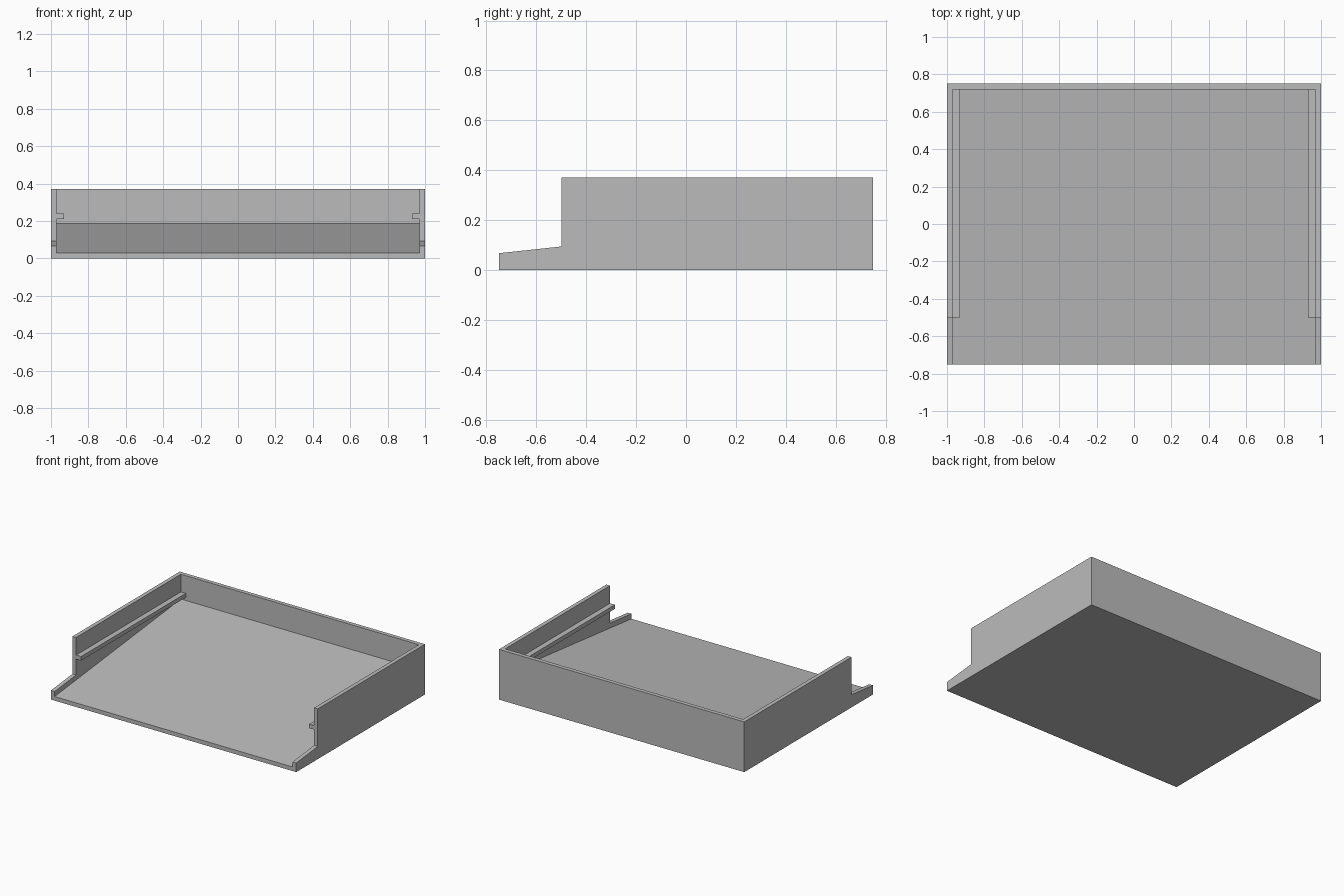
import bpy
import bmesh

if "Cube" in bpy.data.objects:
    bpy.data.objects.remove(bpy.data.objects["Cube"], do_unlink=True)

# Overall sizes
HALF_W, HALF_D, HEIGHT, WALL = 1.0, 0.75, 0.37, 0.03
STEP_Y = -0.5
INNER_X, INNER_Y = HALF_W - WALL, HALF_D - WALL
SLOPE = 0.107


def floor_z(y):
    return 0.03 + SLOPE * (y + HALF_D)


grey = bpy.data.materials.new("plain grey")
grey.use_nodes = True
colour = (0.5, 0.5, 0.5, 1)
grey.diffuse_color = colour
grey.node_tree.nodes["Principled BSDF"].inputs["Base Color"].default_value = colour


def prism(name, profile, x0, x1):
    """Extrude a closed (y, z) profile along x."""
    bm = bmesh.new()
    face = bm.faces.new([bm.verts.new((x0, y, z)) for y, z in profile])
    side = bmesh.ops.extrude_face_region(bm, geom=[face])["geom"]
    moved = [v for v in side if isinstance(v, bmesh.types.BMVert)]
    bmesh.ops.translate(bm, vec=(x1 - x0, 0, 0), verts=moved)
    bmesh.ops.recalc_face_normals(bm, faces=bm.faces)
    mesh = bpy.data.meshes.new(name)
    bm.to_mesh(mesh)
    bm.free()
    mesh.materials.append(grey)
    obj = bpy.data.objects.new(name, mesh)
    bpy.context.collection.objects.link(obj)
    return obj


# Tray body with a stepped, sloping front lip
LIP = 0.037
tray = prism("tray", [
    (-HALF_D, 0), (HALF_D, 0), (HALF_D, HEIGHT), (STEP_Y, HEIGHT),
    (STEP_Y, floor_z(STEP_Y) + LIP), (-HALF_D, floor_z(-HALF_D) + LIP),
], -HALF_W, HALF_W)

# Hollow above the sloping floor, open at the front and top
front, top = -HALF_D - 0.1, HEIGHT + 0.1
cutter = prism("hollow_cutter", [
    (front, floor_z(front)), (INNER_Y, floor_z(INNER_Y)),
    (INNER_Y, top), (front, top),
], -INNER_X, INNER_X)
cutter.hide_render = True

cut = tray.modifiers.new("hollow", "BOOLEAN")
cut.operation = "DIFFERENCE"
cut.solver = "EXACT"
cut.object = cutter
bpy.context.view_layer.update()
hollowed = bpy.data.meshes.new_from_object(
    tray.evaluated_get(bpy.context.evaluated_depsgraph_get()))
tray.modifiers.clear()
tray.data = hollowed
bpy.data.objects.remove(cutter, do_unlink=True)

# Guide rails along the inside of both walls
for name, sign in (("left_rail", 1), ("right_rail", -1)):
    prism(name, [(STEP_Y, 0.21), (INNER_Y, 0.21), (INNER_Y, 0.24), (STEP_Y, 0.24)],
          sign * (INNER_X - 0.04), sign * INNER_X)
